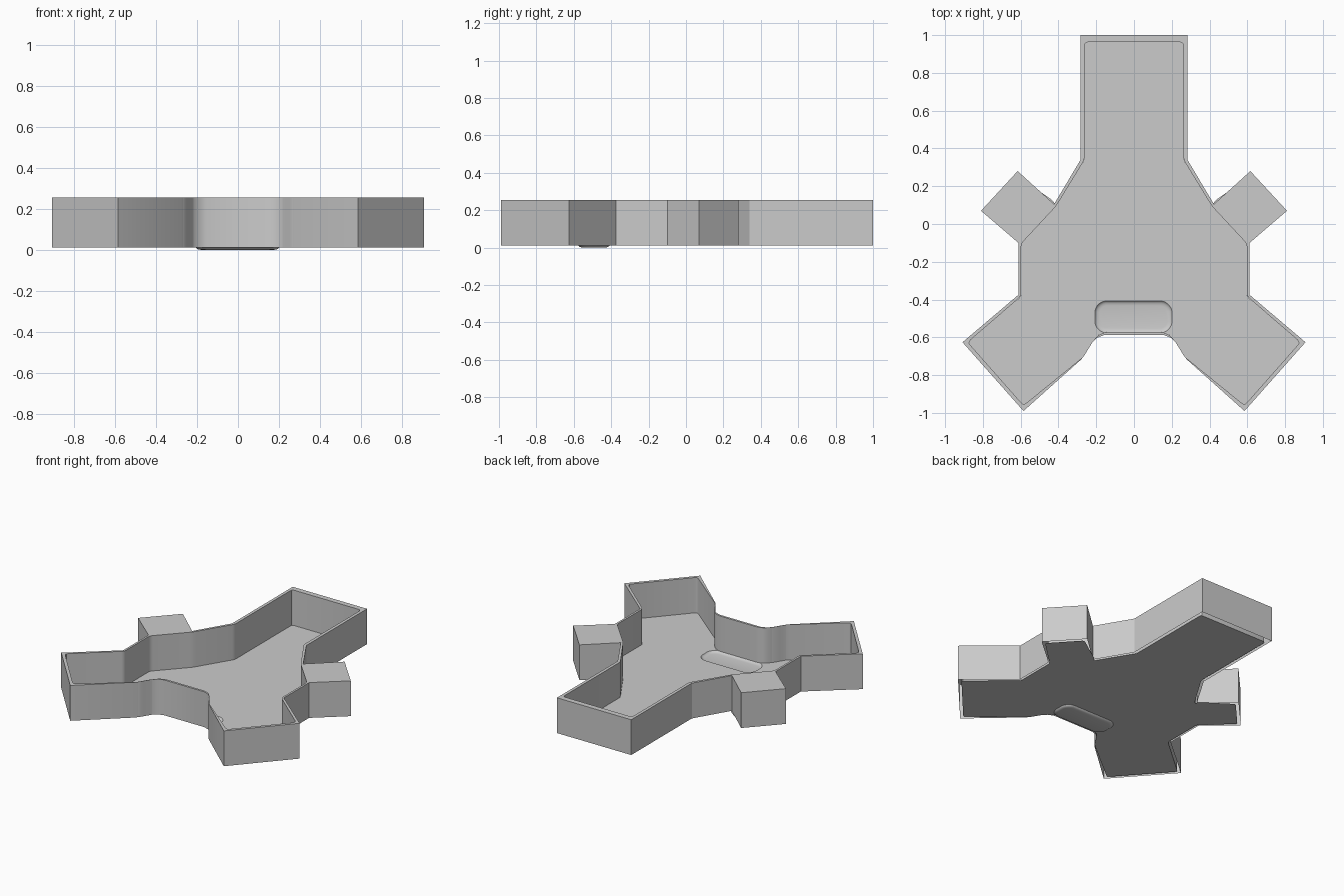
import bpy, bmesh
from math import cos, sin, pi
from mathutils import Vector

TOP, FLOOR = 0.255, 0.012

cube = bpy.data.objects.get("Cube")
if cube:
    bpy.data.objects.remove(cube, do_unlink=True)

grey = bpy.data.materials.new("light_grey")
grey.use_nodes = True
grey.diffuse_color = (0.6, 0.6, 0.6, 1)
grey.node_tree.nodes["Principled BSDF"].inputs["Base Color"].default_value = (0.6, 0.6, 0.6, 1)


def mirrored(half):
    """Close a right-hand outline with its mirror image."""
    return half + [(-x, y) for x, y in reversed(half)]


def rounded(points, r):
    """Replace each corner by a short curve."""
    out = []
    for i, p in enumerate(points):
        a, b, c = (Vector(q) for q in (points[i - 1], p, points[(i + 1) % len(points)]))
        s = b + (a - b).normalized() * min(r, (a - b).length * 0.4)
        e = b + (c - b).normalized() * min(r, (c - b).length * 0.4)
        for t in (0, 0.33, 0.67, 1):
            out.append(tuple(s * (1 - t) ** 2 + b * 2 * t * (1 - t) + e * t * t))
    return out


def ring(bm, points, z):
    return [bm.verts.new((x, y, z)) for x, y in points]


def edges(bm, loop):
    pairs = zip(loop, loop[1:] + loop[:1])
    return [bm.edges.get(p) or bm.edges.new(p) for p in pairs]


def strip(bm, low, high, skip=()):
    n = len(low)
    for i in range(n):
        if i not in skip:
            j = (i + 1) % n
            bm.faces.new((low[i], low[j], high[j], high[i]))


def fill(bm, *loops):
    """Flat sheet facing up, bounded by the loops."""
    es = [e for loop in loops for e in edges(bm, loop)]
    geom = bmesh.ops.triangle_fill(bm, edges=es, use_beauty=True, normal=(0, 0, 1))["geom"]
    for f in geom:
        if isinstance(f, bmesh.types.BMFace):
            f.normal_update()
            if f.normal.z < 0:
                f.normal_flip()


def finish(name, bm):
    mesh = bpy.data.meshes.new(name)
    bm.to_mesh(mesh)
    bm.free()
    mesh.materials.append(grey)
    obj = bpy.data.objects.new(name, mesh)
    bpy.context.collection.objects.link(obj)
    bpy.ops.object.select_all(action="DESELECT")
    obj.select_set(True)
    bpy.context.view_layer.objects.active = obj
    bpy.ops.object.shade_smooth_by_angle(angle=pi / 6)


# Right half outlines, running from the back arm round to the front notch
outer_half = [(0.283, 1), (0.283, 0.34), (0.423, 0.105), (0.612, -0.10), (0.612, -0.375),
              (0.908, -0.626), (0.585, -0.99), (0.277, -0.715), (0.25, -0.67),
              (0.225, -0.63), (0.195, -0.602), (0.155, -0.587)]
inner_half = [(0.262, 0.963), (0.262, 0.34), (0.412, 0.095), (0.598, -0.105), (0.598, -0.383),
              (0.88, -0.626), (0.585, -0.96), (0.265, -0.70), (0.238, -0.655),
              (0.213, -0.615), (0.187, -0.587), (0.15, -0.572)]
block_tip = [(0.616, 0.28), (0.81, 0.07)]
floor_tip = [(0.43, 0.125), (0.616, 0.253), (0.783, 0.07)]

# Hollow wall: outer skin, top rim and inner skin, left open underneath
bm = bmesh.new()
outer, inner = mirrored(outer_half), rounded(mirrored(inner_half), 0.02)
outer_top, inner_top = ring(bm, outer, TOP), ring(bm, inner, TOP)
# the outer skin is left out behind the side blocks
strip(bm, outer_top, ring(bm, outer, FLOOR), skip=(2, len(outer) - 4))
strip(bm, ring(bm, inner, FLOOR), inner_top)
fill(bm, outer_top, inner_top)
finish("tray_wall", bm)

# Side blocks, level with the rim
for side, name in ((1, "left_block"), (-1, "right_block")):
    bm = bmesh.new()
    pts = [(side * x, y) for x, y in [outer_half[2], *block_tip, outer_half[3]]]
    low, high = ring(bm, pts, FLOOR), ring(bm, pts, TOP)
    strip(bm, low, high, skip=(3,))
    bm.faces.new(high)
    bmesh.ops.recalc_face_normals(bm, faces=bm.faces)
    finish(name, bm)


def pocket_outline(inset):
    pts, r = [], 0.065 - inset
    for k in range(24):
        a = 2 * pi * (k + 0.5) / 24
        cx = 0.14 if cos(a) > 0 else -0.14
        cy = 0.02 if sin(a) > 0 else -0.02
        pts.append((cx + r * cos(a) - 0.003, cy + r * sin(a) - 0.492))
    return pts


# Floor sheet reaching under the blocks, with a shallow pocket pressed into it
bm = bmesh.new()
sheet = rounded(mirrored(inner_half[:3] + floor_tip + inner_half[3:]), 0.015)
rings = [ring(bm, pocket_outline(i), z)
         for i, z in ((0, FLOOR), (0.005, 0.006), (0.013, 0.002), (0.025, 0))]
fill(bm, ring(bm, sheet, FLOOR), rings[0])
for upper, lower in zip(rings, rings[1:]):
    strip(bm, upper, lower)
bm.faces.new(rings[-1])
for f in bm.faces:
    f.normal_update()
    if f.normal.z < 0:
        f.normal_flip()
finish("tray_floor", bm)
